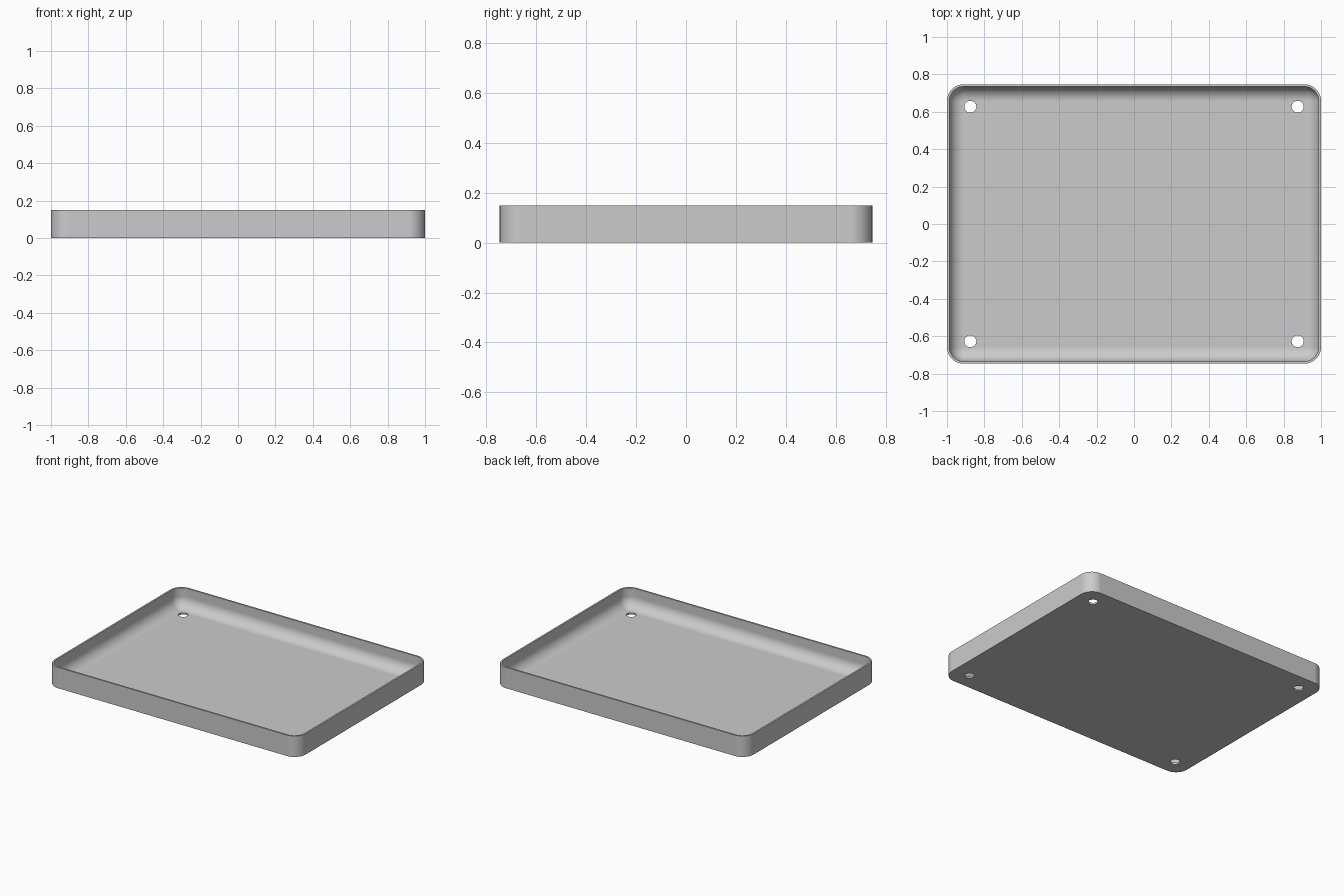
import bpy
import bmesh
from math import cos, sin, pi, radians

HALF_X, HALF_Y, HEIGHT = 1.0, 0.747, 0.15
WALL = 0.0125           # wall and floor thickness
CORNER = 0.09           # outer corner radius
FILLET = CORNER - WALL  # inside fillet between wall and floor
STEPS = 12
HOLE_X, HOLE_Y, HOLE_R = 0.875, 0.627, 0.032

cube = bpy.data.objects.get("Cube")
if cube:
    bpy.data.objects.remove(cube, do_unlink=True)

grey = bpy.data.materials.new("light_grey")
grey.use_nodes = True
colour = (0.6, 0.6, 0.6, 1)
grey.diffuse_color = colour
for node in grey.node_tree.nodes:
    if node.type == 'BSDF_PRINCIPLED':
        node.inputs["Base Color"].default_value = colour


def ring(bm, inset, z):
    """Rounded rectangle outline, moved inward by inset."""
    verts = []
    for quarter, (sx, sy) in enumerate([(1, 1), (-1, 1), (-1, -1), (1, -1)]):
        for i in range(STEPS + 1):
            a = (quarter + i / STEPS) * pi / 2
            r = CORNER - inset
            verts.append(bm.verts.new((sx * (HALF_X - CORNER) + r * cos(a),
                                       sy * (HALF_Y - CORNER) + r * sin(a), z)))
    return verts


# Tray shell: outside wall, rim, inside wall, fillet, floor
profile = [(0, 0), (0, HEIGHT), (WALL, HEIGHT)]
for i in range(STEPS + 1):
    a = i / STEPS * pi / 2
    profile.append((WALL + FILLET * (1 - cos(a)), WALL + FILLET * (1 - sin(a))))

bm = bmesh.new()
rings = [ring(bm, inset, z) for inset, z in profile]
for low, high in zip(rings, rings[1:]):
    n = len(low)
    for i in range(n):
        j = (i + 1) % n
        bm.faces.new((low[i], low[j], high[j], high[i]))
bm.faces.new(list(reversed(rings[0])))
bm.faces.new(rings[-1])
bmesh.ops.remove_doubles(bm, verts=bm.verts, dist=1e-5)
bmesh.ops.recalc_face_normals(bm, faces=bm.faces)
mesh = bpy.data.meshes.new("tray")
bm.to_mesh(mesh)
bm.free()
mesh.materials.append(grey)
tray = bpy.data.objects.new("tray", mesh)
bpy.context.collection.objects.link(tray)

# Four through holes in the floor corners
for sx in (-1, 1):
    for sy in (-1, 1):
        bpy.ops.mesh.primitive_cylinder_add(vertices=32, radius=HOLE_R, depth=0.2,
                                            location=(sx * HOLE_X, sy * HOLE_Y, 0))
        cutter = bpy.context.object
        cutter.name = "hole_cutter"
        cutter.hide_render = True
        cutter.data.materials.append(grey)
        cut = tray.modifiers.new("hole", 'BOOLEAN')
        cut.operation = 'DIFFERENCE'
        cut.solver = 'EXACT'
        cut.object = cutter
        bpy.ops.object.select_all(action='DESELECT')
        tray.select_set(True)
        bpy.context.view_layer.objects.active = tray
        bpy.ops.object.modifier_apply(modifier=cut.name)
        bpy.data.objects.remove(cutter, do_unlink=True)

# Smooth corners and fillet, flat large faces
bpy.ops.object.shade_smooth_by_angle(angle=radians(30))
weighted = tray.modifiers.new("flat_faces", 'WEIGHTED_NORMAL')
weighted.keep_sharp = True
